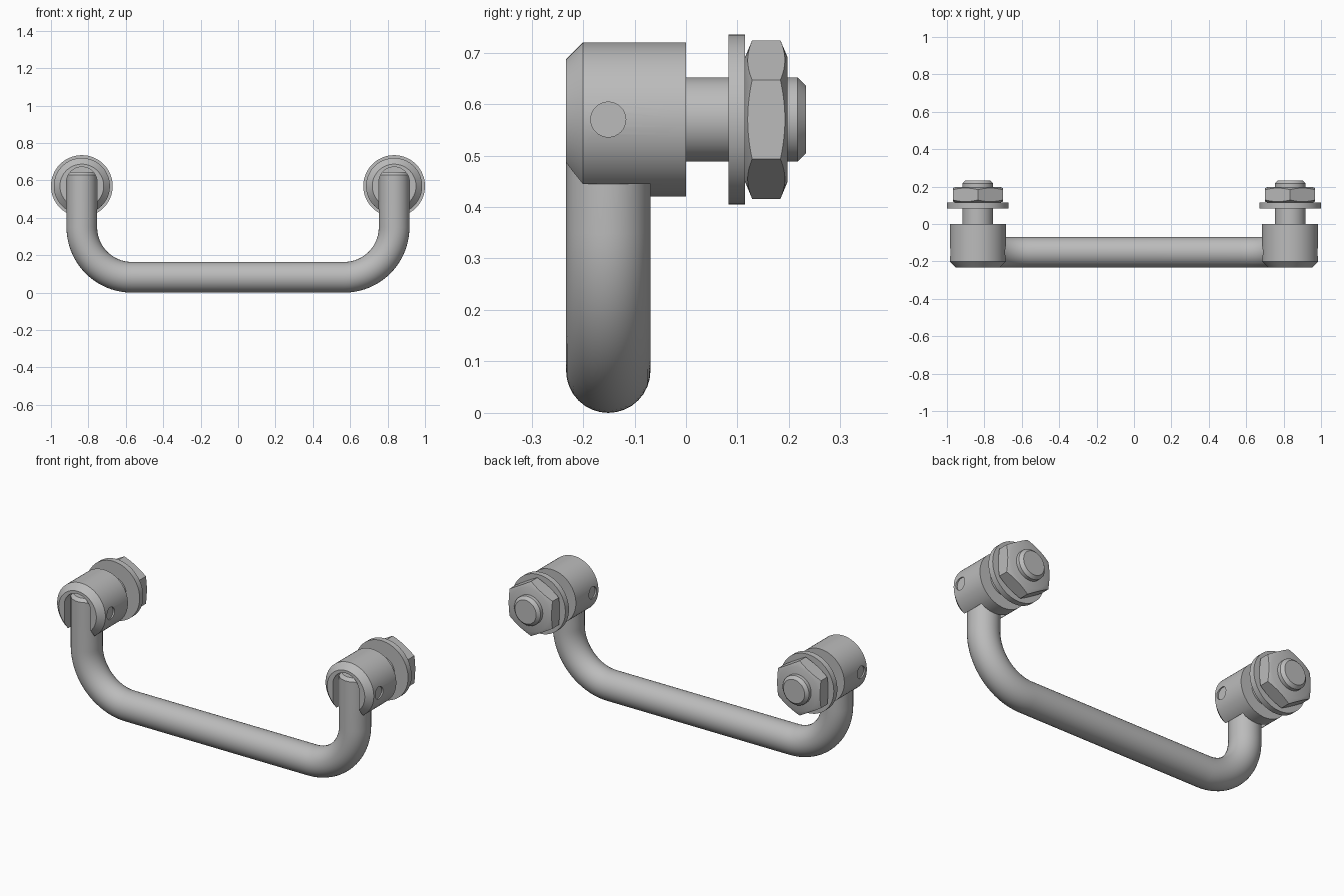
import bpy, bmesh, math
from mathutils import Matrix, Vector

if "Cube" in bpy.data.objects:
    bpy.data.objects.remove(bpy.data.objects["Cube"], do_unlink=True)

STEEL = (0.5, 0.5, 0.5, 1)
steel = bpy.data.materials.new("grey steel")
steel.use_nodes = True
steel.diffuse_color = STEEL
steel.node_tree.nodes["Principled BSDF"].inputs["Base Color"].default_value = STEEL

X, Z = 0.835, 0.57          # axis of each mount
ROD, ROD_Y = 0.082, -0.151  # handle bar radius and depth
BEND = 0.268


def finish(ob):
    ob.data.materials.clear()
    ob.data.materials.append(steel)
    bpy.ops.object.select_all(action='DESELECT')
    bpy.context.view_layer.objects.active = ob
    ob.select_set(True)
    bpy.ops.object.shade_smooth_by_angle(angle=math.radians(25))


def add(name, bm):
    bmesh.ops.recalc_face_normals(bm, faces=bm.faces)
    me = bpy.data.meshes.new(name)
    bm.to_mesh(me)
    bm.free()
    ob = bpy.data.objects.new(name, me)
    bpy.context.collection.objects.link(ob)
    return ob


def lathe(name, x, profile, sides=64):
    """Closed solid turned around the mount axis; profile is (y, radius)."""
    bm = bmesh.new()
    rings = []
    for y, r in profile:
        angles = [2 * math.pi * i / sides for i in range(sides)]
        rings.append([bm.verts.new((x + r * math.sin(a), y, Z + r * math.cos(a)))
                      for a in angles])
    for a, b in zip(rings, rings[1:]):
        for i in range(sides):
            j = (i + 1) % sides
            bm.faces.new((a[i], a[j], b[j], b[i]))
    bm.faces.new(rings[0])
    bm.faces.new(rings[-1])
    return add(name, bm)


def slot_cutter(x):
    """Arched slot, open at the bottom and the front."""
    top = Z + 0.02
    outline = [(x - ROD, 0.3)]
    for i in range(25):
        a = math.pi * (1 - i / 24)
        outline.append((x + ROD * math.cos(a), top + ROD * math.sin(a)))
    outline.append((x + ROD, 0.3))
    bm = bmesh.new()
    face = bm.faces.new([bm.verts.new((px, -0.4, pz)) for px, pz in outline])
    ext = bmesh.ops.extrude_face_region(bm, geom=[face])
    moved = [v for v in ext["geom"] if isinstance(v, bmesh.types.BMVert)]
    bmesh.ops.translate(bm, verts=moved, vec=Vector((0, 0.4 + ROD_Y + ROD, 0)))
    return add("slot_cutter", bm)


def pin_cutter(x, side):
    """Shallow round recess that leaves the flat pin end showing."""
    bm = bmesh.new()
    place = Matrix.Translation((x + side * 0.19, ROD_Y, Z)) @ Matrix.Rotation(math.pi / 2, 4, 'Y')
    bmesh.ops.create_cone(bm, cap_ends=True, segments=32, radius1=0.034,
                          radius2=0.034, depth=0.1, matrix=place)
    return add("pin_cutter", bm)


def boolean(ob, cutter, operation):
    bpy.context.view_layer.objects.active = ob
    mod = ob.modifiers.new("cut", 'BOOLEAN')
    mod.operation, mod.object, mod.solver = operation, cutter, 'EXACT'
    bpy.ops.object.modifier_apply(modifier=mod.name)
    bpy.data.objects.remove(cutter, do_unlink=True)


# Bent handle bar with chamfered ends
half = [(X, 0.645, 0.8), (X, 0.6285, 1), (X, 0.5, 1)]
for i in range(21):
    a = math.pi / 2 * i / 20
    half.append((X - BEND + BEND * math.cos(a), ROD + BEND - BEND * math.sin(a), 1))
path = half + [(-px, pz, r) for px, pz, r in reversed(half)]
curve = bpy.data.curves.new("handle_bar", 'CURVE')
curve.dimensions = '3D'
curve.bevel_depth = ROD
curve.bevel_resolution = 14
curve.use_fill_caps = True
spline = curve.splines.new('POLY')
spline.points.add(len(path) - 1)
for point, (px, pz, r) in zip(spline.points, path):
    point.co = (px, ROD_Y, pz, 1)
    point.radius = r
bar = bpy.data.objects.new("handle_bar", curve)
bpy.context.collection.objects.link(bar)
bpy.ops.object.select_all(action='DESELECT')
bpy.context.view_layer.objects.active = bar
bar.select_set(True)
bpy.ops.object.convert(target='MESH')
finish(bpy.context.view_layer.objects.active)

# Mounting hardware at both ends
for side, label in ((1, "left"), (-1, "right")):
    x = side * X

    # Slotted socket with a pin through its sides
    socket = lathe(label + "_socket", x, [(-0.233, 0.117), (-0.2, 0.15), (0, 0.15)])
    boolean(socket, slot_cutter(x), 'DIFFERENCE')
    for s in (1, -1):
        boolean(socket, pin_cutter(x, s), 'DIFFERENCE')
    finish(socket)

    # Stud and washer
    finish(lathe(label + "_stud", x, [(-0.01, ROD), (0.217, ROD), (0.233, 0.066)]))
    finish(lathe(label + "_washer", x, [(0.083, 0.165), (0.115, 0.165)]))

    # Hexagonal nut with turned corners
    nut = lathe(label + "_nut", x, [(0.115, 0.154), (0.197, 0.154)], sides=6)
    turned = lathe("nut_cutter", x, [(0.1151, 0.122), (0.131, 0.16),
                                     (0.181, 0.16), (0.1969, 0.122)])
    boolean(nut, turned, 'INTERSECT')
    finish(nut)
